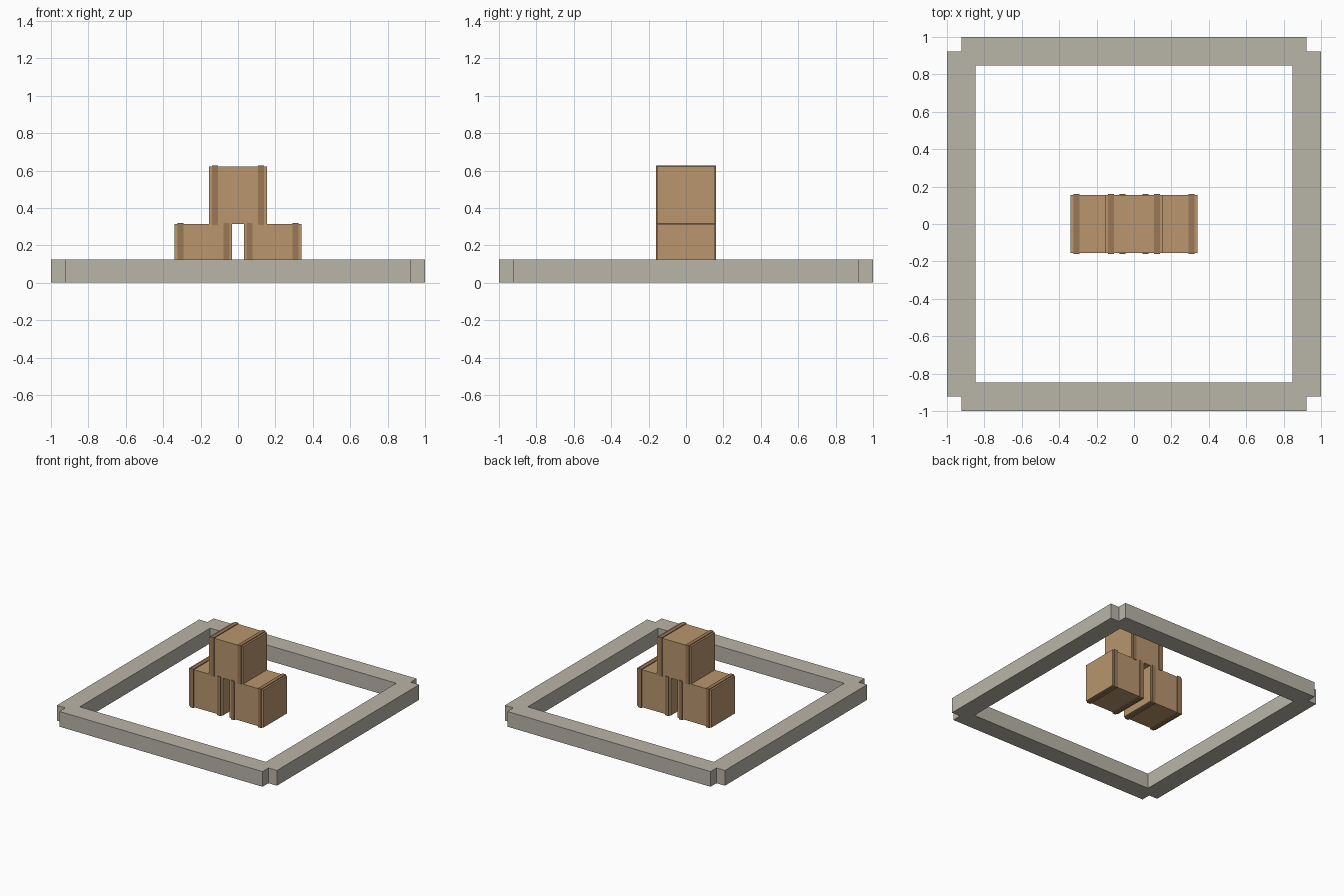
import bpy, bmesh
from math import pi
from mathutils import Matrix, Vector

if "Cube" in bpy.data.objects:
    bpy.data.objects.remove(bpy.data.objects["Cube"])

U = 1 / 13            # the model is 26 units wide
CRATE = 4 * U
BAND = 4.16 * U
LIFT = (BAND - CRATE) / 2


def material(name, rgb):
    m = bpy.data.materials.new(name)
    m.diffuse_color = (*rgb, 1)
    m.use_nodes = True
    m.node_tree.nodes["Principled BSDF"].inputs["Base Color"].default_value = m.diffuse_color
    return m


stone = material("stone", (0.485, 0.462, 0.392))
wood = material("wood", (0.479, 0.305, 0.156))
dark_wood = material("dark_wood", (0.323, 0.188, 0.093))


def finish(name, bm, mat):
    bmesh.ops.recalc_face_normals(bm, faces=bm.faces[:])
    me = bpy.data.meshes.new(name)
    bm.to_mesh(me)
    bm.free()
    me.materials.append(mat)
    ob = bpy.data.objects.new(name, me)
    bpy.context.collection.objects.link(ob)
    return ob


def box(name, center, size, mat):
    bm = bmesh.new()
    bmesh.ops.create_cube(bm, size=1, matrix=Matrix.Diagonal((*size, 1)))
    finish(name, bm, mat).location = center


# Square border: one mitred rail turned four times, with notched corners
a, b = 11 * U, 12 * U
rail = [(-a, -a), (-b, -b), (-b, -1), (b, -1), (b, -b), (a, -a)]
bm = bmesh.new()
for i in range(4):
    rot = Matrix.Rotation(i * pi / 2, 3, 'Z')
    bm.faces.new([bm.verts.new(rot @ Vector((x, y, 0))) for x, y in rail])
bmesh.ops.remove_doubles(bm, verts=bm.verts[:], dist=1e-4)
top = bmesh.ops.extrude_face_region(bm, geom=bm.faces[:])["geom"]
bmesh.ops.translate(bm, vec=(0, 0, 0.125),
                    verts=[v for v in top if isinstance(v, bmesh.types.BMVert)])
finish("border_frame", bm, stone)

# Three stacked crates, each wrapped by two bands
crates = {"left": (-2.4 * U, 0), "right": (2.4 * U, 0), "top": (0, CRATE)}
for name, (x, z) in crates.items():
    center = Vector((x, 0, z + LIFT + CRATE / 2))
    box(f"{name}_crate", center, (CRATE,) * 3, wood)
    for side, s in (("left", -1), ("right", 1)):
        box(f"{name}_crate_{side}_band", center + Vector((s * 1.6 * U, 0, 0)),
            (0.4 * U, BAND, BAND), dark_wood)
